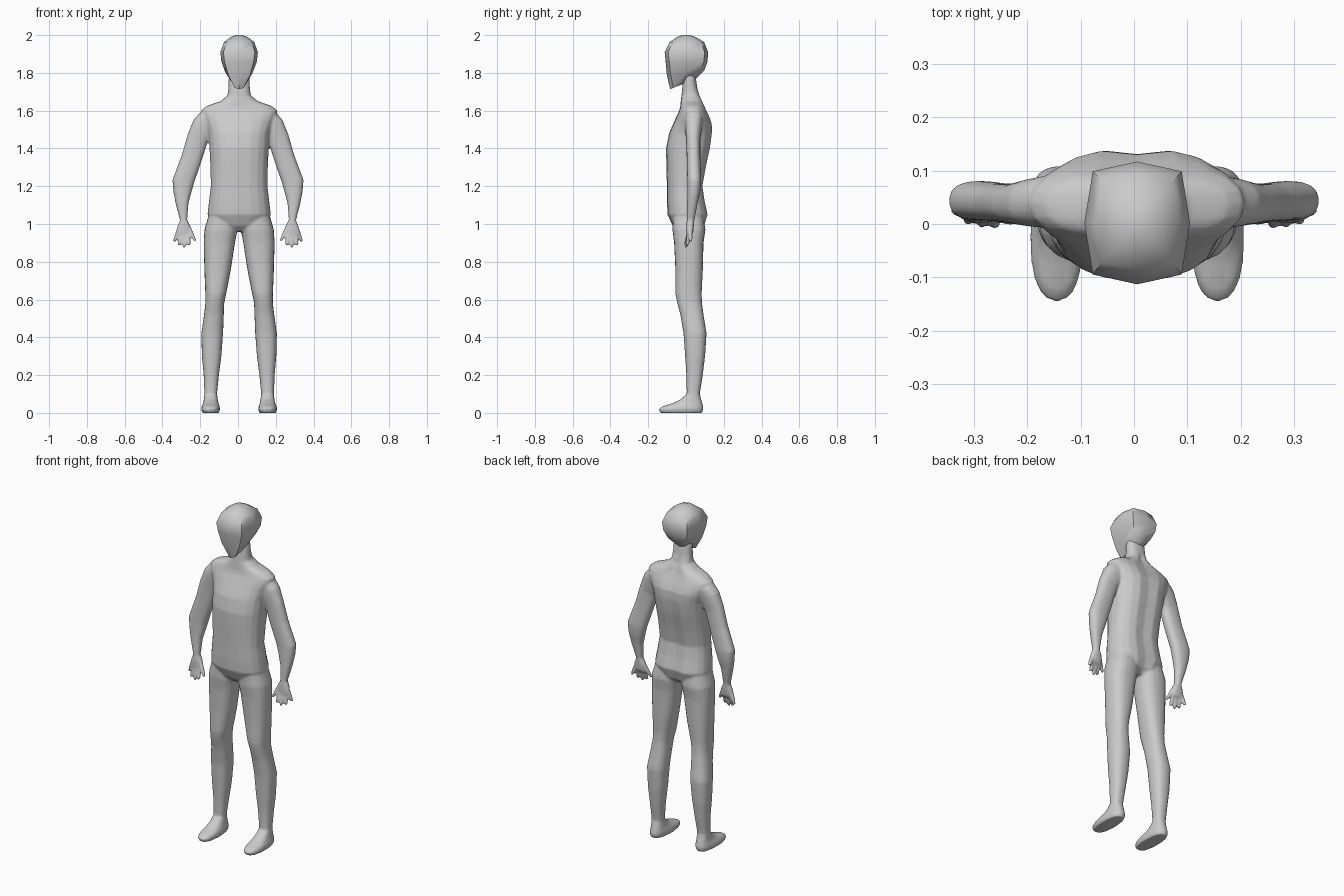
import bpy, bmesh, math

CX = 0.006  # body centre line


def ring(x, z, rx, yf, yb, tilt=0.0, pitch=0.0, p=2.4, n=20, groove=0.0):
    """Superellipse section: tilt (degrees) leans it sideways, pitch lifts its back."""
    pts = []
    yc, ry = (yf + yb) / 2, (yb - yf) / 2
    a = math.radians(tilt)
    for i in range(n):
        t = 2 * math.pi * i / n
        c, s = math.cos(t), math.sin(t)
        u = math.copysign(abs(c) ** (2 / p), c)
        v = math.copysign(abs(s) ** (2 / p), s)
        y = yc + ry * v
        if s > 0:
            y -= groove * math.exp(-(u / 0.22) ** 2)
        pts.append((x + rx * u * math.cos(a), y, z + rx * u * math.sin(a) + pitch * v))
    return pts


def loft(bm, rings, side=1):
    """Skin a stack of sections and cap both ends; side=-1 mirrors about the centre line."""
    rows = [[bm.verts.new((side * x, y, z)) for x, y, z in r] for r in rings]
    n = len(rows[0])
    faces = [bm.faces.new(rows[0]), bm.faces.new(rows[-1])]
    for a, b in zip(rows, rows[1:]):
        for i in range(n):
            j = (i + 1) % n
            faces.append(bm.faces.new((a[i], a[j], b[j], b[i])))
    bmesh.ops.recalc_face_normals(bm, faces=faces)


def finish(bm, name, offset=0.0):
    me = bpy.data.meshes.new(name)
    bm.to_mesh(me)
    bm.free()
    ob = bpy.data.objects.new(name, me)
    bpy.context.collection.objects.link(ob)
    bpy.ops.object.select_all(action='DESELECT')
    bpy.context.view_layer.objects.active = ob
    ob.select_set(True)
    ob.location.x = offset
    return ob


body = bmesh.new()

# Torso, shoulders and neck: z, half width, front y, back y
TORSO = [
    (0.96, .06, -.04, .07), (0.99, .13, -.07, .10), (1.05, .168, -.098, .12),
    (1.12, .16, -.101, .104), (1.20, .15, -.101, .092), (1.30, .152, -.104, .11),
    (1.40, .157, -.106, .132), (1.48, .163, -.09, .143), (1.53, .18, -.068, .142),
    (1.57, .198, -.05, .127), (1.60, .203, -.036, .112), (1.625, .172, -.03, .10),
    (1.65, .10, -.028, .09), (1.68, .062, -.024, .075), (1.72, .057, -.02, .06),
    (1.79, .055, -.015, .05)]
loft(body, [ring(0, z, w, f, b, groove=.012 if z < 1.7 else 0) for z, w, f, b in TORSO])

# Legs and feet: z, outer x, inner x, front y, back y
LEG = [
    (1.06, .158, .012, -.07, .09), (.97, .184, .008, -.072, .103), (.90, .188, .022, -.063, .093),
    (.75, .184, .045, -.056, .089), (.63, .179, .069, -.056, .083), (.58, .179, .079, -.046, .085),
    (.52, .186, .081, -.030, .093), (.42, .200, .085, -.013, .109), (.30, .197, .094, -.005, .101),
    (.20, .188, .107, .002, .089), (.10, .184, .117, .004, .073), (.07, .187, .113, -.03, .081),
    (.05, .191, .109, -.075, .087), (.035, .198, .103, -.125, .091), (.02, .201, .101, -.147, .093),
    (0.0, .195, .107, -.137, .086)]

# Arms: x, z, half width, middle y, half depth, tilt
ARM = [
    (.150, 1.555, .062, .042, .050, 34), (.180, 1.52, .064, .040, .046, 30),
    (.215, 1.45, .057, .038, .038, 24), (.245, 1.35, .055, .040, .036, 20),
    (.290, 1.225, .058, .044, .037, 8), (.294, 1.17, .048, .041, .034, 0),
    (.296, 1.11, .034, .034, .028, -3), (.288, 1.02, .019, .024, .020, -4),
    (.286, .99, .034, .022, .020, 0), (.288, .955, .041, .020, .018, 0),
    (.287, .938, .036, .018, .014, 0)]

# Fingers and thumb: root x, y, z then tip x, y, z
DIGITS = [
    ((.318, .022, .96), (.337, .026, .905)), ((.302, .018, .95), (.313, .006, .885)),
    ((.284, .016, .95), (.285, .000, .875)), ((.266, .014, .95), (.259, -.002, .885)),
    ((.262, .020, .985), (.226, .004, .908))]

for side in (-1, 1):
    loft(body, [ring((o + i) / 2, z, (o - i) / 2, f, b) for z, o, i, f, b in LEG], side)
    # The arms sit symmetrically about x = 0
    loft(body, [ring(x - side * CX, z, w, y - d, y + d, t) for x, z, w, y, d, t in ARM], side)
    for a, b in DIGITS:
        rows = []
        for t, r in ((0, .012), (.55, .0115), (.9, .0095), (1, .005)):
            x, y, z = (a[k] + (b[k] - a[k]) * t for k in range(3))
            rows.append(ring(x - side * CX, z, r, y - r, y + r, p=2, n=10))
        loft(body, rows, side)

ob = finish(body, "body", CX)

# Fuse the overlapping limbs into one smooth skin
m = ob.modifiers.new("fuse", 'REMESH')
m.mode = 'VOXEL'
m.voxel_size = 0.006
m = ob.modifiers.new("soften", 'SMOOTH')
m.factor = 0.5
m.iterations = 5
m = ob.modifiers.new("simplify", 'DECIMATE')
m.ratio = 0.2
for name in ("fuse", "soften", "simplify"):
    bpy.ops.object.modifier_apply(modifier=name)
bpy.ops.object.shade_smooth()

# Head: eight-sided, chin lower than the nape (z, half width, front y, back y, pitch, squareness)
HEAD = [
    (1.742, .032, -.084, .055, .028, 2.5), (1.80, .072, -.101, .098, .015, 3),
    (1.86, .094, -.108, .114, 0, 3.6), (1.91, .099, -.113, .117, 0, 4),
    (1.963, .080, -.086, .096, 0, 3.6), (1.99, .045, -.048, .052, 0, 2.5),
    (2.0, .016, -.018, .02, 0, 2)]
head = bmesh.new()
loft(head, [ring(0, z, w, f, b, 0, pt, p, 8) for z, w, f, b, pt, p in HEAD])
finish(head, "head", CX)
bpy.ops.object.shade_smooth_by_angle(angle=math.radians(50))
